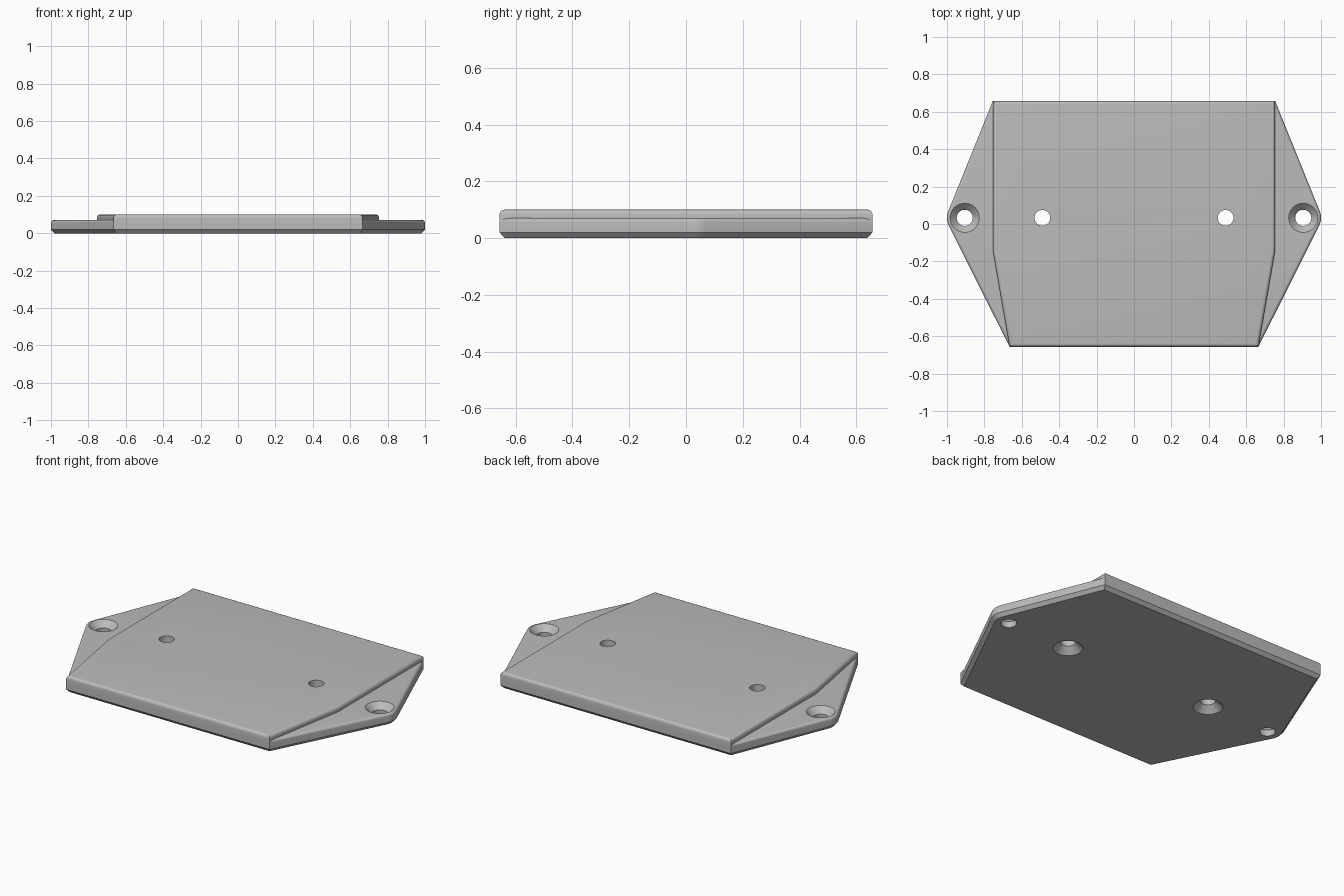
import bpy
import bmesh
import math
from mathutils import Vector

cube = bpy.data.objects.get("Cube")
if cube:
    bpy.data.objects.remove(cube, do_unlink=True)

HALF_Y = 0.657        # half depth of the plate
EAR_Z, TOP_Z = 0.07, 0.10
EAR = Vector((0.905, 0.033))
EAR_R = 0.095

grey = bpy.data.materials.new("plain grey")
grey.use_nodes = True
colour = (0.5, 0.5, 0.5, 1)
grey.diffuse_color = colour
grey.node_tree.nodes["Principled BSDF"].inputs["Base Color"].default_value = colour


def inset(points, d):
    """Move every edge of a counter-clockwise convex outline inward by d."""
    result = []
    for i, p in enumerate(points):
        a = (p - points[i - 1]).normalized()
        b = (points[(i + 1) % len(points)] - p).normalized()
        na, nb = Vector((-a.y, a.x)), Vector((-b.y, b.x))
        result.append(p + (na + nb) * d / (1 + na.dot(nb)))
    return result


def loft(name, loops):
    """Closed solid through stacked (outline, height) loops."""
    bm = bmesh.new()
    rings = [[bm.verts.new((p.x, p.y, z)) for p in pts] for pts, z in loops]
    for low, high in zip(rings, rings[1:]):
        n = len(low)
        for i in range(n):
            j = (i + 1) % n
            bm.faces.new((low[i], low[j], high[j], high[i]))
    bm.faces.new(rings[0][::-1])
    bm.faces.new(rings[-1])
    mesh = bpy.data.meshes.new(name)
    bm.to_mesh(mesh)
    bm.free()
    mesh.materials.append(grey)
    ob = bpy.data.objects.new(name, mesh)
    bpy.context.collection.objects.link(ob)
    return ob


def mirrored(right):
    """Complete a right-hand outline (front to back) with its left half."""
    return right + [Vector((-p.x, p.y)) for p in reversed(right)]


def rounded_top(points, top, radius, steps=5):
    """Loops of a quarter-round along the top edge."""
    angles = [math.pi / 2 * i / steps for i in range(steps + 1)]
    return [(inset(points, radius * (1 - math.cos(a))),
             top - radius + radius * math.sin(a)) for a in angles]


def circle(x, y, radius, count=40):
    return [Vector((x + radius * math.cos(math.tau * i / count),
                    y + radius * math.sin(math.tau * i / count)))
            for i in range(count)]


def combine(target, other, operation):
    mod = target.modifiers.new(operation.lower(), "BOOLEAN")
    mod.operation = operation
    mod.solver = "EXACT"
    mod.object = other
    bpy.context.view_layer.objects.active = target
    bpy.ops.object.modifier_apply(modifier=mod.name)
    bpy.data.objects.remove(other, do_unlink=True)


# Base outline: straight sides tangent to a rounded ear
front_corner = Vector((0.665, -HALF_Y))
back_corner = Vector((0.755, HALF_Y))


def tangent_angle(corner, side):
    v = corner - EAR
    return math.atan2(v.y, v.x) + side * math.acos(EAR_R / v.length)


start, end = tangent_angle(front_corner, 1), tangent_angle(back_corner, -1)
arc = []
for i in range(13):
    a = start + (end - start) * i / 12
    arc.append(EAR + EAR_R * Vector((math.cos(a), math.sin(a))))
base_outline = mirrored([front_corner] + arc + [back_corner])

# Base with chamfered underside and rounded upper rim
plate = loft("mounting_plate",
             [(inset(base_outline, 0.018), 0), (base_outline, 0.02)]
             + rounded_top(base_outline, EAR_Z, 0.015))

# Raised centre pad
pad_outline = mirrored([front_corner, Vector((0.755, -0.14)), back_corner])
pad = loft("raised_pad", [(pad_outline, EAR_Z - 0.015)]
           + rounded_top(pad_outline, TOP_Z, 0.018))
combine(plate, pad, "UNION")

# Countersunk holes: ears open upward, centre pair opens downward
ear_profile = [(0.043, -0.05), (0.043, 0.035), (0.078, EAR_Z), (0.078, 0.2)]
centre_profile = [(0.08, -0.05), (0.08, 0), (0.042, 0.038), (0.042, 0.2)]
for x, profile in ((EAR.x, ear_profile), (0.49, centre_profile)):
    for side in (-1, 1):
        cutter = loft("hole_cutter",
                      [(circle(side * x, EAR.y, r), z) for r, z in profile])
        cutter.hide_render = True
        combine(plate, cutter, "DIFFERENCE")

# Smooth rounds, sharp edges kept
bpy.ops.object.select_all(action="DESELECT")
plate.select_set(True)
bpy.context.view_layer.objects.active = plate
bpy.ops.object.shade_smooth_by_angle(angle=math.radians(25))
